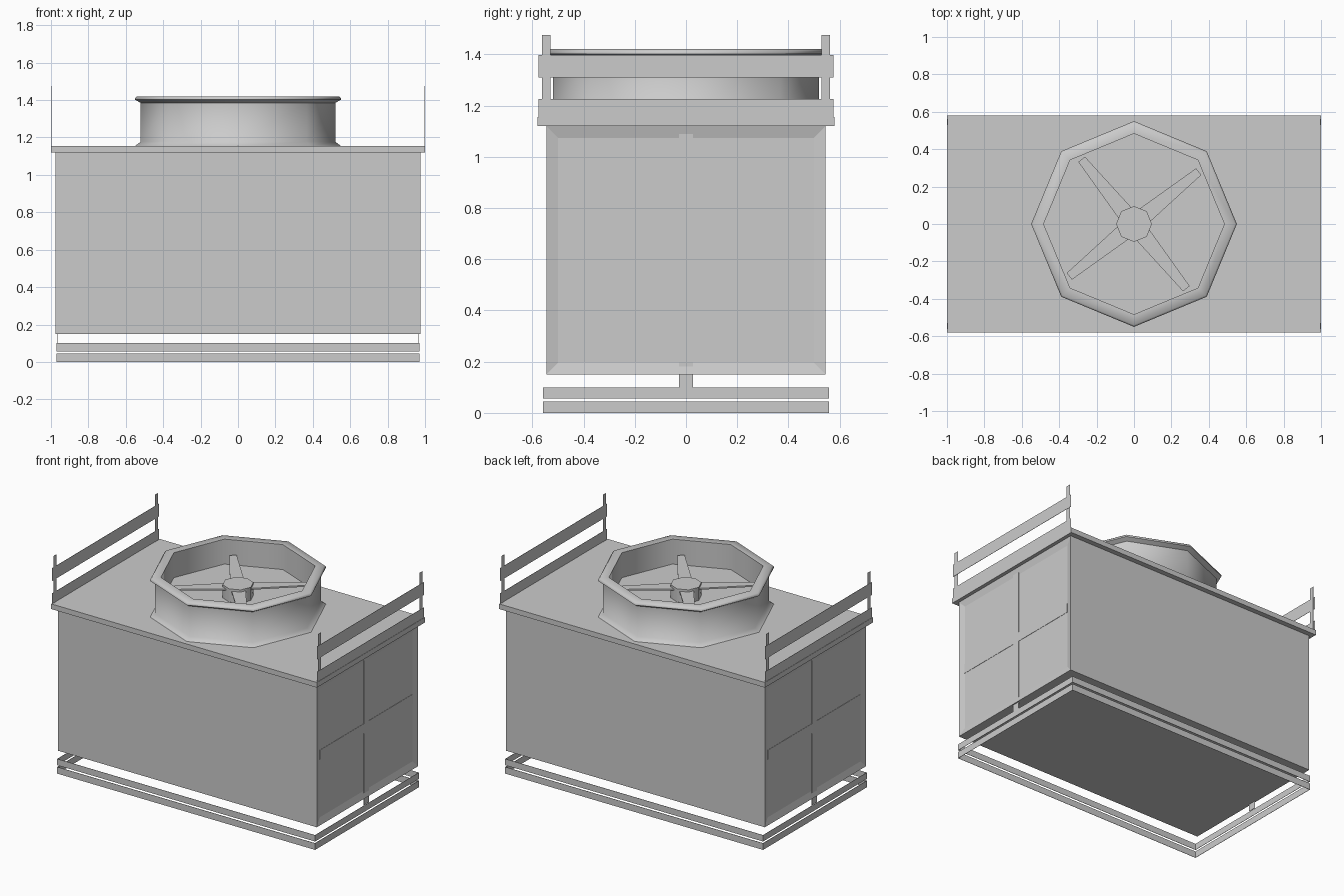
import bpy, bmesh, math
from mathutils import Matrix, Vector

if "Cube" in bpy.data.objects:
    bpy.data.objects.remove(bpy.data.objects["Cube"], do_unlink=True)

GREY = (0.6, 0.6, 0.6, 1)
metal = bpy.data.materials.new("grey_metal")
metal.use_nodes = True
metal.diffuse_color = GREY
metal.node_tree.nodes["Principled BSDF"].inputs["Base Color"].default_value = GREY

THIN = 0.002


def add_object(name, bm, smooth=None):
    bmesh.ops.recalc_face_normals(bm, faces=bm.faces)
    mesh = bpy.data.meshes.new(name)
    for face in bm.faces:
        face.smooth = smooth is not None
    bm.to_mesh(mesh)
    bm.free()
    if smooth is not None:
        mesh.set_sharp_from_angle(angle=math.radians(smooth))
    mesh.materials.append(metal)
    obj = bpy.data.objects.new(name, mesh)
    bpy.context.collection.objects.link(obj)
    return obj


def box_mesh(x, y, z):
    """Box between (min, max) pairs on each axis."""
    bm = bmesh.new()
    bmesh.ops.create_cube(bm, size=1)
    for v in bm.verts:
        v.co = Vector((r[0] + (r[1] - r[0]) * (c + 0.5) for r, c in zip((x, y, z), v.co)))
    return bm


def box(name, x, y, z):
    return add_object(name, box_mesh(x, y, z))


def around(c, half=THIN / 2):
    return (c - half, c + half)


# Casing with a shallow tapered recess in each end
casing = box_mesh((-0.975, 0.975), (-0.545, 0.545), (0.15, 1.12))
casing.normal_update()
for end in [f for f in casing.faces if abs(f.normal.x) > 0.9]:
    bmesh.ops.inset_region(casing, faces=[end], thickness=0.065, depth=-0.012)
add_object("casing", casing)

# Roof slab
box("roof_slab", (-1, 1), (-0.58, 0.58), (1.12, 1.155))

# Skid strips around the base
for level, z in (("lower", (0, 0.045)), ("upper", (0.057, 0.1))):
    for sign, front, side in ((-1, "front", "right"), (1, "back", "left")):
        box(f"{level}_skid_{front}", (-0.97, 0.97), around(sign * 0.557), z)
        box(f"{level}_skid_{side}", around(sign * 0.97), (-0.557, 0.557), z)

# End braces and guard rails
for sign, side in ((-1, "right"), (1, "left")):
    brace_x = around(sign * 0.966)
    box(f"end_post_{side}", brace_x, (-0.028, 0.028), (0.1, 1.09))
    box(f"end_crossbar_{side}", brace_x, (-0.5, 0.5), (0.59, 0.655))
    rail_x = around(sign * 0.997)
    box(f"toe_board_{side}", rail_x, (-0.575, 0.575), (1.155, 1.225))
    box(f"guard_rail_{side}", rail_x, (-0.575, 0.575), (1.31, 1.397))
    for y, end in ((-0.546, "front"), (0.546, "back")):
        box(f"rail_post_{side}_{end}", around(sign * 0.995),
            around(y, 0.016), (1.155, 1.475))

# Octagonal fan shroud, flared at the foot and lip, with an inner floor
profile = [(0.55, 1.155), (0.52, 1.178), (0.52, 1.385), (0.55, 1.402),
           (0.55, 1.41), (0.54, 1.42), (0.483, 1.42), (0.483, 1.25)]
bm = bmesh.new()
rings = [[bm.verts.new((r * math.cos(i * math.tau / 8), r * math.sin(i * math.tau / 8), z))
          for i in range(8)] for r, z in profile]
for a, b in zip(rings, rings[1:]):
    for i in range(8):
        j = (i + 1) % 8
        bm.faces.new((a[i], a[j], b[j], b[i]))
bm.faces.new(rings[-1])
add_object("fan_shroud", bm, smooth=55)

# Fan hub
bm = bmesh.new()
bmesh.ops.create_cone(bm, cap_ends=True, segments=8, radius1=0.096, radius2=0.096,
                      depth=0.09, matrix=Matrix.Translation((0, 0, 1.295)))
add_object("fan_hub", bm, smooth=50)

# Four tapered fan blades
for n in range(4):
    bm = box_mesh((0.07, 0.445), (-0.5, 0.5), (1.315, 1.325))
    for v in bm.verts:
        v.co.y *= 0.045 if v.co.x > 0.2 else 0.09
    bm.transform(Matrix.Rotation(math.radians(39 + 90 * n), 4, "Z"))
    add_object(f"fan_blade_{n + 1}", bm)
